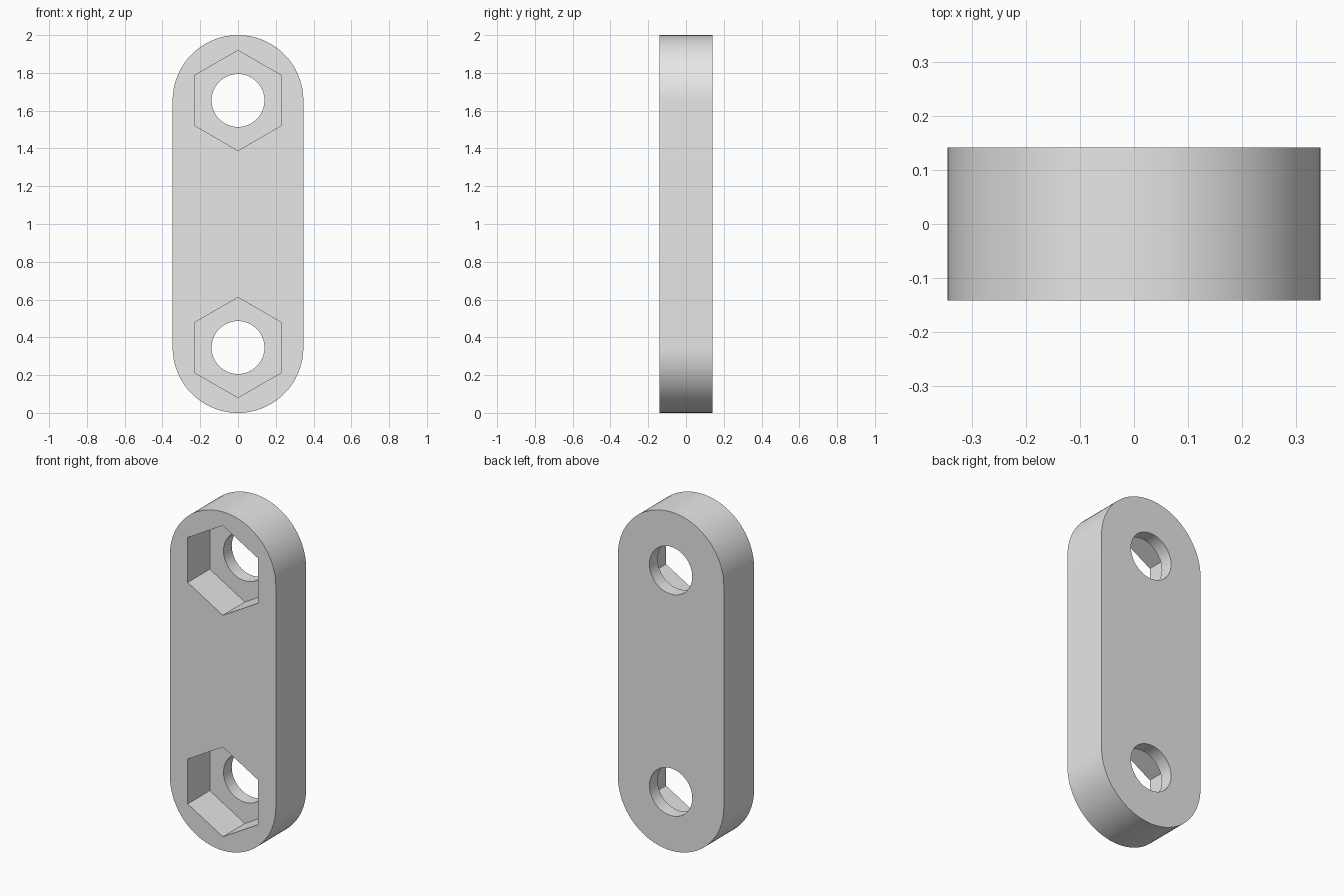
import bpy, bmesh
from math import pi, sin, cos
from mathutils import Vector

cube = bpy.data.objects.get("Cube")
if cube:
    bpy.data.objects.remove(cube, do_unlink=True)

END_RADIUS = 0.346
HALF_DEPTH = 0.1415
HOLE_RADIUS = 0.14
HEX_RADIUS = 0.265
POCKET_DEPTH = 0.206
CENTRES = (END_RADIUS, 2 - END_RADIUS)

grey = bpy.data.materials.new("light_grey")
grey.use_nodes = True
grey.diffuse_color = (0.8, 0.8, 0.8, 1)
grey.node_tree.nodes["Principled BSDF"].inputs["Base Color"].default_value = (0.8, 0.8, 0.8, 1)


def arc(z, radius, start, sweep, steps):
    """Points on an arc in the XZ plane, around (0, z)."""
    return [(radius * cos(start + sweep * i / steps), z + radius * sin(start + sweep * i / steps))
            for i in range(steps + 1)]


def prism(name, outline, y_front, y_back):
    """Extrude an XZ outline along y."""
    bm = bmesh.new()
    face = bm.faces.new([bm.verts.new((x, y_front, z)) for x, z in outline])
    grown = bmesh.ops.extrude_face_region(bm, geom=[face])["geom"]
    verts = [g for g in grown if isinstance(g, bmesh.types.BMVert)]
    bmesh.ops.translate(bm, verts=verts, vec=Vector((0, y_back - y_front, 0)))
    bmesh.ops.recalc_face_normals(bm, faces=bm.faces)
    mesh = bpy.data.meshes.new(name)
    bm.to_mesh(mesh)
    bm.free()
    mesh.materials.append(grey)
    obj = bpy.data.objects.new(name, mesh)
    bpy.context.collection.objects.link(obj)
    return obj


# Link plate with rounded ends
low, high = CENTRES
plate = prism("link_plate", arc(high, END_RADIUS, 0, pi, 48) + arc(low, END_RADIUS, pi, pi, 48),
              -HALF_DEPTH, HALF_DEPTH)

# Bolt holes through the plate and hexagonal nut pockets in the front
cutters = []
for z in CENTRES:
    cutters.append(prism("nut_pocket_cutter", arc(z, HEX_RADIUS, pi / 2, 2 * pi, 6)[:-1],
                         -HALF_DEPTH - 0.1, -HALF_DEPTH + POCKET_DEPTH))
    cutters.append(prism("bolt_hole_cutter", arc(z, HOLE_RADIUS, 0, 2 * pi, 64)[:-1],
                         -HALF_DEPTH - 0.2, HALF_DEPTH + 0.1))

bpy.ops.object.select_all(action="DESELECT")
plate.select_set(True)
bpy.context.view_layer.objects.active = plate
for cutter in cutters:
    cut = plate.modifiers.new("cut", "BOOLEAN")
    cut.operation = "DIFFERENCE"
    cut.solver = "EXACT"
    cut.object = cutter
    bpy.ops.object.modifier_apply(modifier=cut.name)
    bpy.data.objects.remove(cutter, do_unlink=True)

bpy.ops.object.shade_smooth_by_angle(angle=pi / 6)
